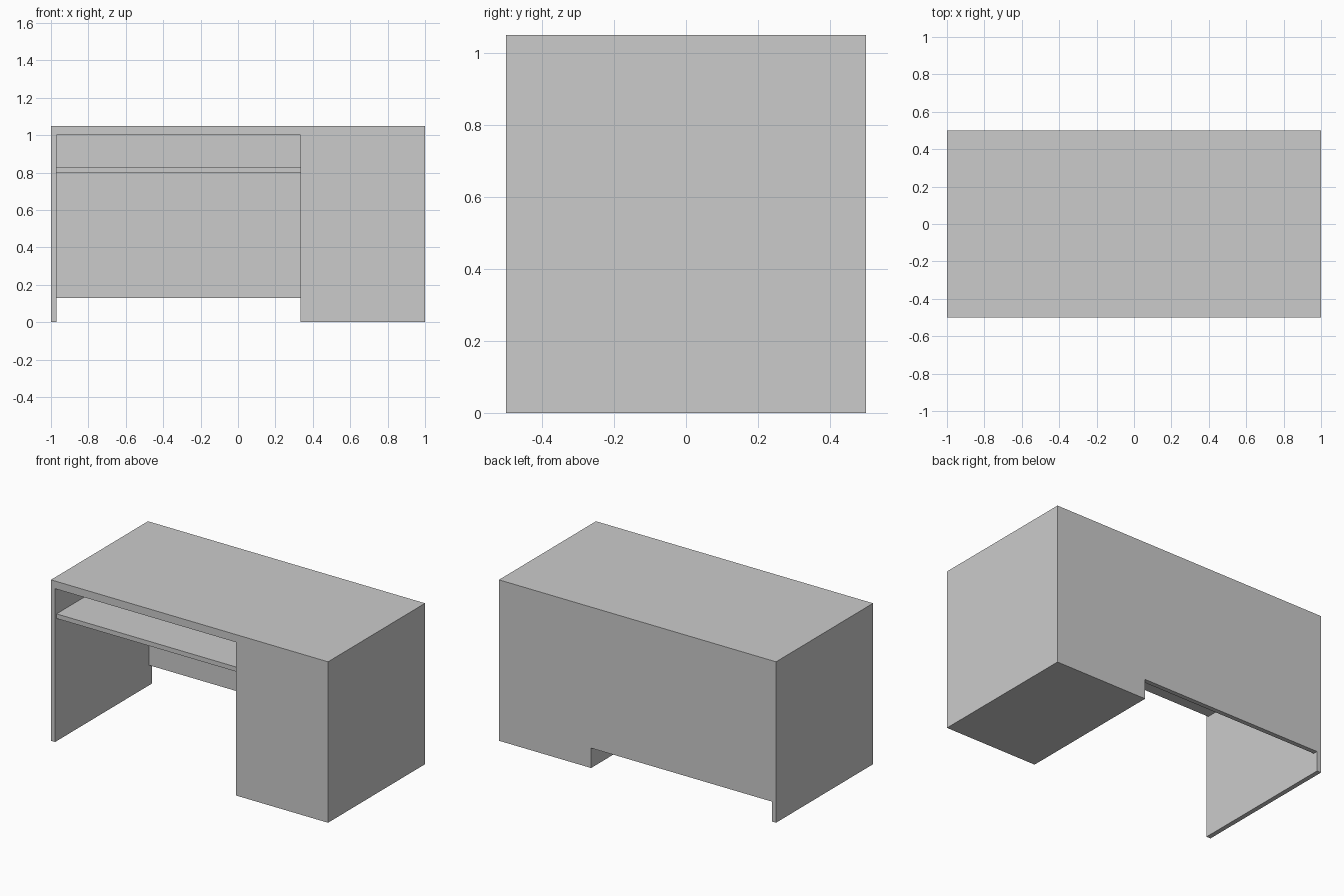
import bpy
import bmesh

cube = bpy.data.objects.get("Cube")
if cube:
    bpy.data.objects.remove(cube, do_unlink=True)

grey = bpy.data.materials.new("grey")
grey.use_nodes = True
colour = (0.6, 0.6, 0.6, 1)
grey.diffuse_color = colour
grey.node_tree.nodes["Principled BSDF"].inputs["Base Color"].default_value = colour

FRONT, BACK = -0.5, 0.5
TOP, UNDERSIDE = 1.05, 1.0
SIDE, PEDESTAL = -0.97, 0.335   # inner faces of the knee space
BOARD = 0.03


def extrude_profile(name, profile, y0, y1):
    """Extrude an x-z outline from y0 to y1."""
    bm = bmesh.new()
    face = bm.faces.new([bm.verts.new((x, y0, z)) for x, z in profile])
    extruded = bmesh.ops.extrude_face_region(bm, geom=[face])["geom"]
    verts = [g for g in extruded if isinstance(g, bmesh.types.BMVert)]
    bmesh.ops.translate(bm, verts=verts, vec=(0, y1 - y0, 0))
    bmesh.ops.recalc_face_normals(bm, faces=bm.faces)
    mesh = bpy.data.meshes.new(name)
    bm.to_mesh(mesh)
    bm.free()
    mesh.materials.append(grey)
    obj = bpy.data.objects.new(name, mesh)
    bpy.context.collection.objects.link(obj)
    return obj


def board(name, z0, z1, y0, y1):
    """Board spanning the knee space."""
    outline = [(SIDE, z0), (PEDESTAL, z0), (PEDESTAL, z1), (SIDE, z1)]
    return extrude_profile(name, outline, y0, y1)


# Desk top, side panel and closed pedestal as one seamless body
extrude_profile("desk_body", [
    (-1, 0), (SIDE, 0), (SIDE, UNDERSIDE), (PEDESTAL, UNDERSIDE),
    (PEDESTAL, 0), (1, 0), (1, TOP), (-1, TOP)], FRONT, BACK)

# Back panel, stopping short of the floor
board("back_panel", 0.13, UNDERSIDE, BACK - BOARD, BACK)

# Keyboard shelf under the top, set slightly back from the front
board("keyboard_shelf", 0.80, 0.83, FRONT + 0.015, BACK - BOARD)
